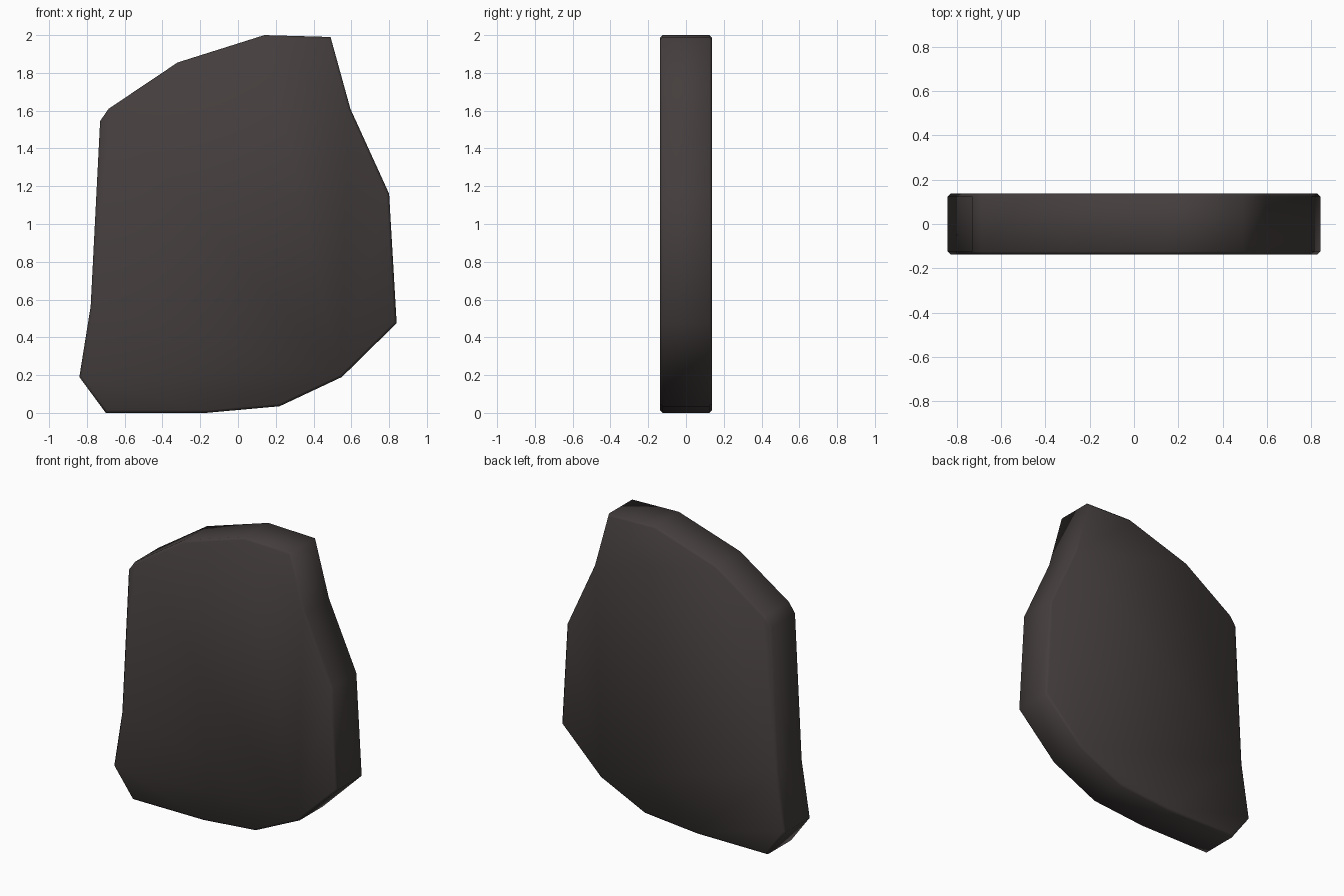
import bpy, bmesh, math

if "Cube" in bpy.data.objects:
    bpy.data.objects.remove(bpy.data.objects["Cube"])

# Front outline of the slab (x, z), counter-clockwise from bottom left
outline = [(-0.70, 0.0), (-0.17, 0.0), (0.22, 0.035), (0.55, 0.19),
           (0.84, 0.475), (0.80, 1.16), (0.595, 1.61), (0.49, 1.99),
           (0.14, 2.0), (-0.32, 1.855), (-0.685, 1.61), (-0.73, 1.545),
           (-0.78, 0.565), (-0.84, 0.19)]
HALF = 0.138   # half thickness
RIM = 0.02     # chamfer width

# Slab: extruded outline
bm = bmesh.new()
front = bm.faces.new([bm.verts.new((x, -HALF, z)) for x, z in outline])
ext = bmesh.ops.extrude_face_region(bm, geom=[front], use_keep_orig=True)
for v in ext["geom"]:
    if isinstance(v, bmesh.types.BMVert):
        v.co.y = HALF
bmesh.ops.recalc_face_normals(bm, faces=bm.faces)

# Chamfer along the front and back rims only
rims = [e for e in bm.edges if abs(e.verts[0].co.y - e.verts[1].co.y) < 1e-4]
bmesh.ops.bevel(bm, geom=rims, offset=RIM, offset_type='WIDTH',
                segments=1, profile=0.5, affect='EDGES')
bmesh.ops.recalc_face_normals(bm, faces=bm.faces)

mesh = bpy.data.meshes.new("stone_slab")
bm.to_mesh(mesh)
bm.free()
slab = bpy.data.objects.new("stone_slab", mesh)
bpy.context.collection.objects.link(slab)

# Dark stone colour
mat = bpy.data.materials.new("dark_stone")
mat.diffuse_color = (0.058, 0.048, 0.047, 1.0)
mat.use_nodes = True
mat.node_tree.nodes["Principled BSDF"].inputs["Base Color"].default_value = mat.diffuse_color
mesh.materials.append(mat)

# Soft shading, with only the strongest corners kept sharp
bpy.context.view_layer.objects.active = slab
slab.select_set(True)
bpy.ops.object.shade_smooth_by_angle(angle=math.radians(60))
